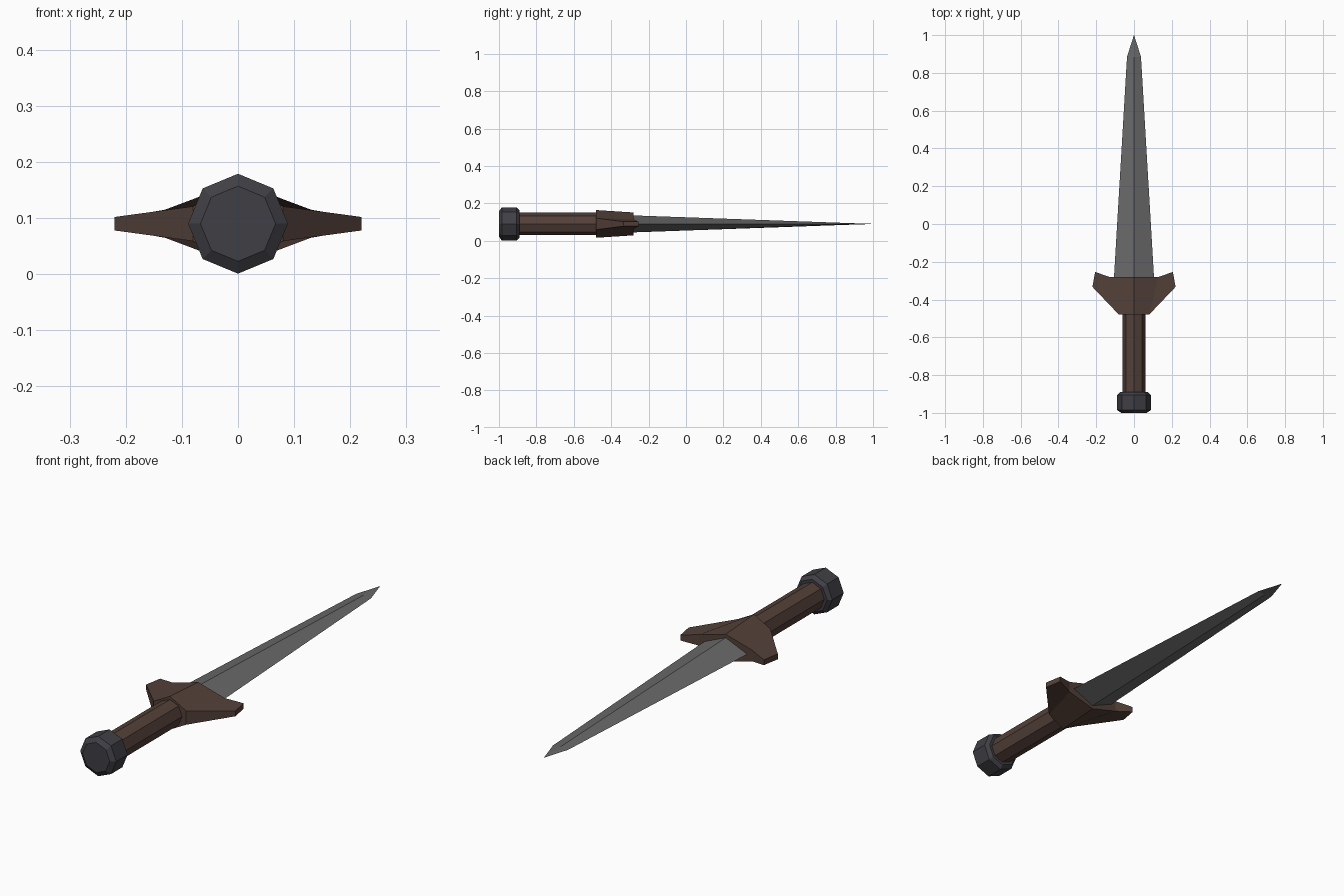
import bpy, bmesh, math

if "Cube" in bpy.data.objects:
    bpy.data.objects.remove(bpy.data.objects["Cube"])

ZC = 0.09  # height of the dagger's long axis


def material(name, rgb):
    m = bpy.data.materials.new(name)
    m.diffuse_color = (*rgb, 1)
    m.use_nodes = True
    m.node_tree.nodes["Principled BSDF"].inputs["Base Color"].default_value = m.diffuse_color
    return m


WOOD = material("brown_wood", (0.088, 0.052, 0.041))
STEEL = material("grey_steel", (0.140, 0.140, 0.144))
IRON = material("dark_iron", (0.050, 0.050, 0.060))


def finish(name, bm, mat):
    bmesh.ops.remove_doubles(bm, verts=bm.verts, dist=1e-5)
    bmesh.ops.recalc_face_normals(bm, faces=bm.faces)
    me = bpy.data.meshes.new(name)
    bm.to_mesh(me)
    bm.free()
    me.materials.append(mat)
    ob = bpy.data.objects.new(name, me)
    bpy.context.collection.objects.link(ob)


def loft(name, rings, mat):
    """Skin a list of equal-length rings and cap both ends."""
    bm = bmesh.new()
    vs = [[bm.verts.new(p) for p in r] for r in rings]
    n = len(vs[0])
    for a, b in zip(vs, vs[1:]):
        for i in range(n):
            j = (i + 1) % n
            bm.faces.new((a[i], a[j], b[j], b[i]))
    bm.faces.new(vs[0])
    bm.faces.new(vs[-1])
    finish(name, bm, mat)


def octagon(y, r):
    return [(r * math.sin(i * math.pi / 4), y, ZC + r * math.cos(i * math.pi / 4))
            for i in range(8)]


def diamond(y, w, h):
    return [(w, y, ZC), (0, y, ZC + h), (-w, y, ZC), (0, y, ZC - h)]


# pommel: chamfered octagonal nut
loft("pommel", [octagon(-1.0, 0.067), octagon(-0.985, 0.089),
                octagon(-0.905, 0.089), octagon(-0.89, 0.073)], IRON)

# grip
loft("grip", [octagon(-0.895, 0.06), octagon(-0.47, 0.06)], WOOD)

# blade: diamond section narrowing to a point
loft("blade", [diamond(-0.30, 0.107, 0.046), diamond(0.885, 0.037, 0.004),
               diamond(1.0, 0.0005, 0.0005)], STEEL)

# guard: ridged body with forward-swept wings, outline of (x, y, half height)
outline = [(0, -0.48, 0.074), (0.08, -0.48, 0.031), (0.22, -0.333, 0.012),
           (0.206, -0.254, 0.012), (0.13, -0.28, 0.025), (0, -0.28, 0.061)]
bm = bmesh.new()
for sx in (1, -1):
    up = [bm.verts.new((sx * x, y, ZC + h)) for x, y, h in outline]
    low = [bm.verts.new((sx * x, y, ZC - h)) for x, y, h in outline]
    for side in (up, low):
        bm.faces.new((side[0], side[1], side[4], side[5]))  # body slope
        bm.faces.new(side[1:5])                             # wing
    for i in range(5):
        bm.faces.new((up[i], up[i + 1], low[i + 1], low[i]))
finish("guard", bm, WOOD)
